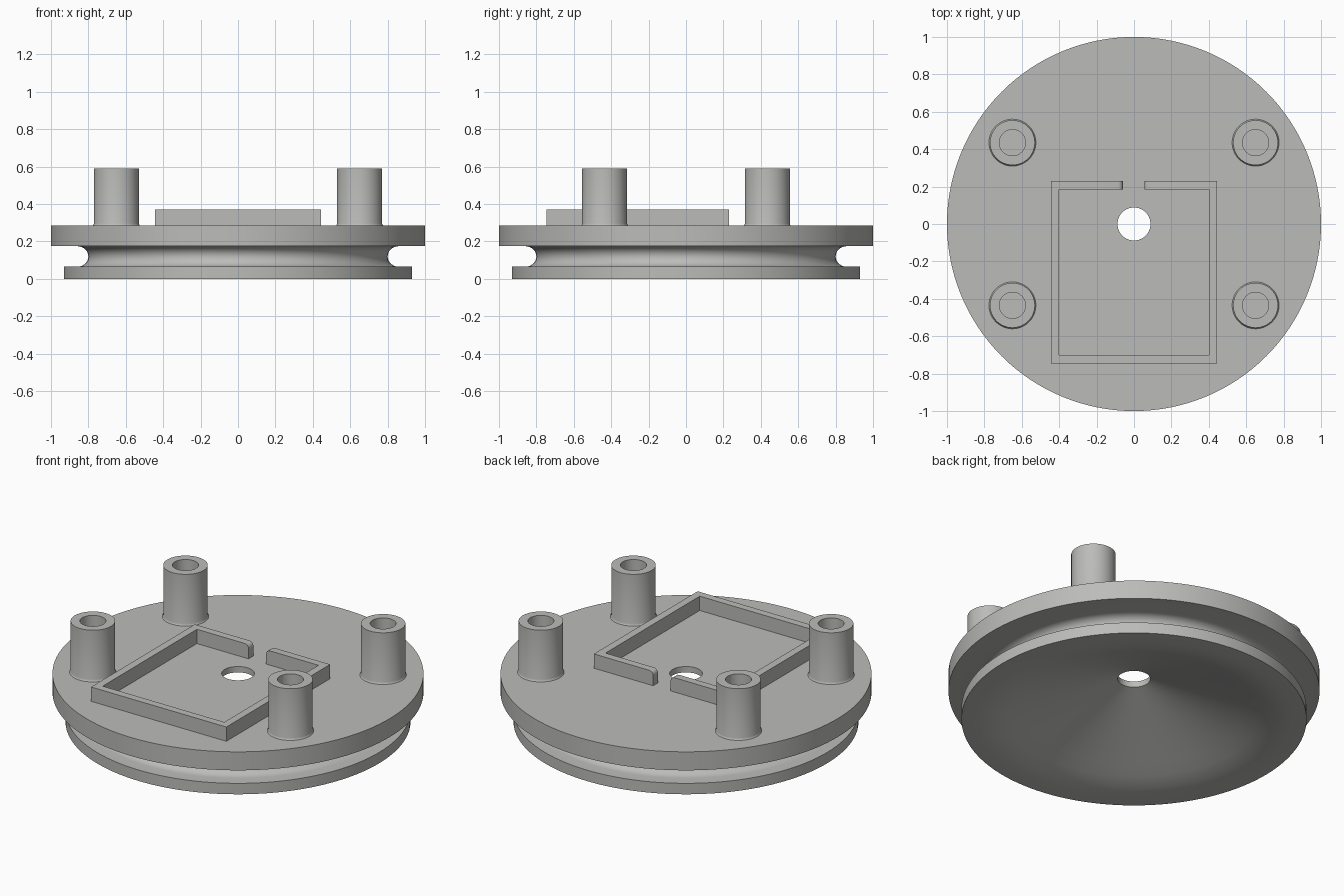
import bpy, bmesh, math

if "Cube" in bpy.data.objects:
    bpy.data.objects.remove(bpy.data.objects["Cube"])

grey = bpy.data.materials.new("light grey")
grey.diffuse_color = (0.5, 0.5, 0.485, 1)
grey.use_nodes = True
grey.node_tree.nodes["Principled BSDF"].inputs["Base Color"].default_value = grey.diffuse_color


def finish(name, bm, loc=(0, 0, 0)):
    bmesh.ops.recalc_face_normals(bm, faces=bm.faces)
    me = bpy.data.meshes.new(name)
    bm.to_mesh(me)
    bm.free()
    me.materials.append(grey)
    ob = bpy.data.objects.new(name, me)
    ob.location = loc
    bpy.context.collection.objects.link(ob)
    bpy.ops.object.select_all(action='DESELECT')
    ob.select_set(True)
    bpy.context.view_layer.objects.active = ob
    bpy.ops.object.shade_smooth_by_angle(angle=math.radians(30))
    return ob


def lathe(name, profile, steps, loc=(0, 0, 0), closed=True):
    """Spin an (r, z) profile around the z axis."""
    bm = bmesh.new()
    rings = []
    for r, z in profile:
        if r == 0:
            rings.append([bm.verts.new((0, 0, z))] * steps)
        else:
            rings.append([bm.verts.new((r * math.cos(a), r * math.sin(a), z))
                          for a in (2 * math.pi * i / steps for i in range(steps))])
    pairs = list(zip(rings, rings[1:]))
    if closed:
        pairs.append((rings[-1], rings[0]))
    for p, q in pairs:
        for i in range(steps):
            j = (i + 1) % steps
            bm.faces.new(list(dict.fromkeys((p[i], p[j], q[j], q[i]))))
    return finish(name, bm, loc)


TOP = 0.285

# Grooved wheel: hollow conical underside, round rope groove, centre hole
groove = [(0.86 - 0.06 * math.sin(t), 0.12 - 0.055 * math.cos(t))
          for t in (math.pi * i / 14 for i in range(15))]
wheel = [(0.088, TOP), (0.088, 0.25), (0.6, 0.066), (0.68, 0.035), (0.76, 0.01),
         (0.84, 0), (0.93, 0), (0.93, 0.065)] + groove + [(1.0, 0.175), (1.0, TOP)]
lathe("grooved_wheel", wheel, 128)

# Four hollow posts with a small flare at the foot
post = [(0, TOP + 0.002), (0.07, TOP + 0.002), (0.07, 0.59), (0.12, 0.59),
        (0.12, TOP + 0.012), (0.1225, TOP + 0.004), (0.127, TOP - 0.002)]
for sx, side in ((-1, "left"), (1, "right")):
    for sy, end in ((-1, "front"), (1, "back")):
        lathe(f"post_{end}_{side}", post, 48, (0.65 * sx, 0.435 * sy, 0), closed=False)

# Rectangular frame with a gap in its back wall
outline = [(0.055, 0.23), (0.445, 0.23), (0.445, -0.745), (-0.445, -0.745),
           (-0.445, 0.23), (-0.06, 0.23), (-0.06, 0.185), (-0.4, 0.185),
           (-0.4, -0.7), (0.4, -0.7), (0.4, 0.185), (0.055, 0.185)]
bm = bmesh.new()
base = bm.faces.new([bm.verts.new((x, y, TOP - 0.002)) for x, y in outline])
up = bmesh.ops.extrude_face_region(bm, geom=[base])
bmesh.ops.translate(bm, vec=(0, 0, 0.087),
                    verts=[v for v in up["geom"] if isinstance(v, bmesh.types.BMVert)])
# Round the upper corners beside the gap
gap = [e for e in bm.edges if all(v.co.z > 0.3 and abs(v.co.x) < 0.1 for v in e.verts)]
bmesh.ops.bevel(bm, geom=gap, offset=0.025, segments=4, profile=0.5, affect='EDGES')
finish("tray_frame", bm)
